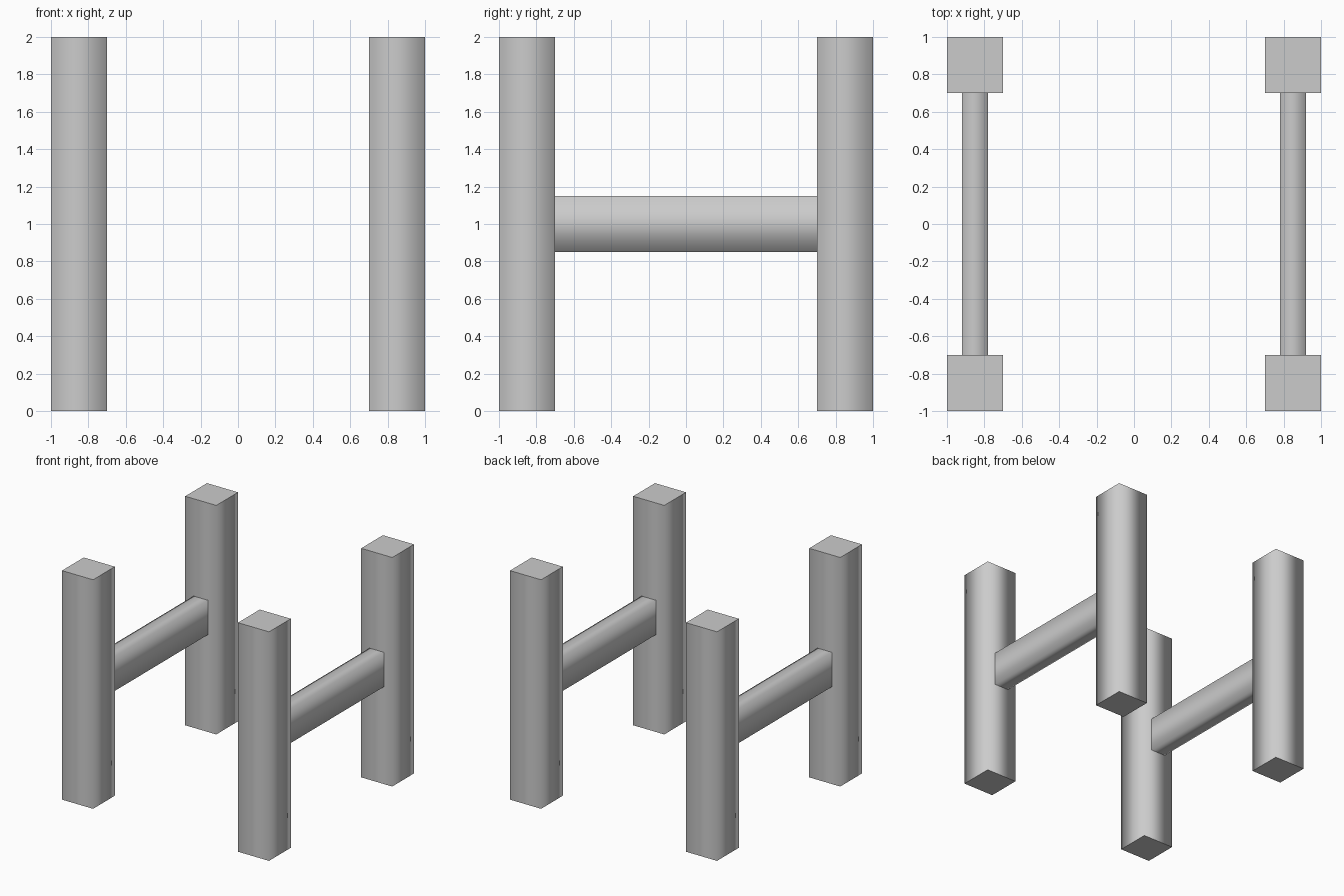
import bpy

if "Cube" in bpy.data.objects:
    bpy.data.objects.remove(bpy.data.objects["Cube"])


def beam(name, centre, size, axis):
    """Square-edged beam: flat ends, softly shaded long sides."""
    bpy.ops.mesh.primitive_cube_add(size=1, location=centre)
    ob = bpy.context.object
    ob.name = name
    ob.scale = size
    bpy.ops.object.transform_apply(location=False, rotation=False, scale=True)
    for face in ob.data.polygons:
        face.use_smooth = abs(face.normal[axis]) < 0.5
    # sharp rims around both end faces
    half = size[axis] / 2
    for edge in ob.data.edges:
        a, b = (ob.data.vertices[i].co[axis] for i in edge.vertices)
        edge.use_edge_sharp = abs(a - b) < half
    return ob


for side, x in (("left", -0.85), ("right", 0.85)):
    # upright posts
    for end, y in (("front", -0.85), ("back", 0.85)):
        beam(f"{end}_{side}_post", (x, y, 1.0), (0.3, 0.3, 2.0), 2)
    # side rail between the posts
    beam(f"{side}_rail", (x, 0, 1.0), (0.14, 1.4, 0.3), 1)
